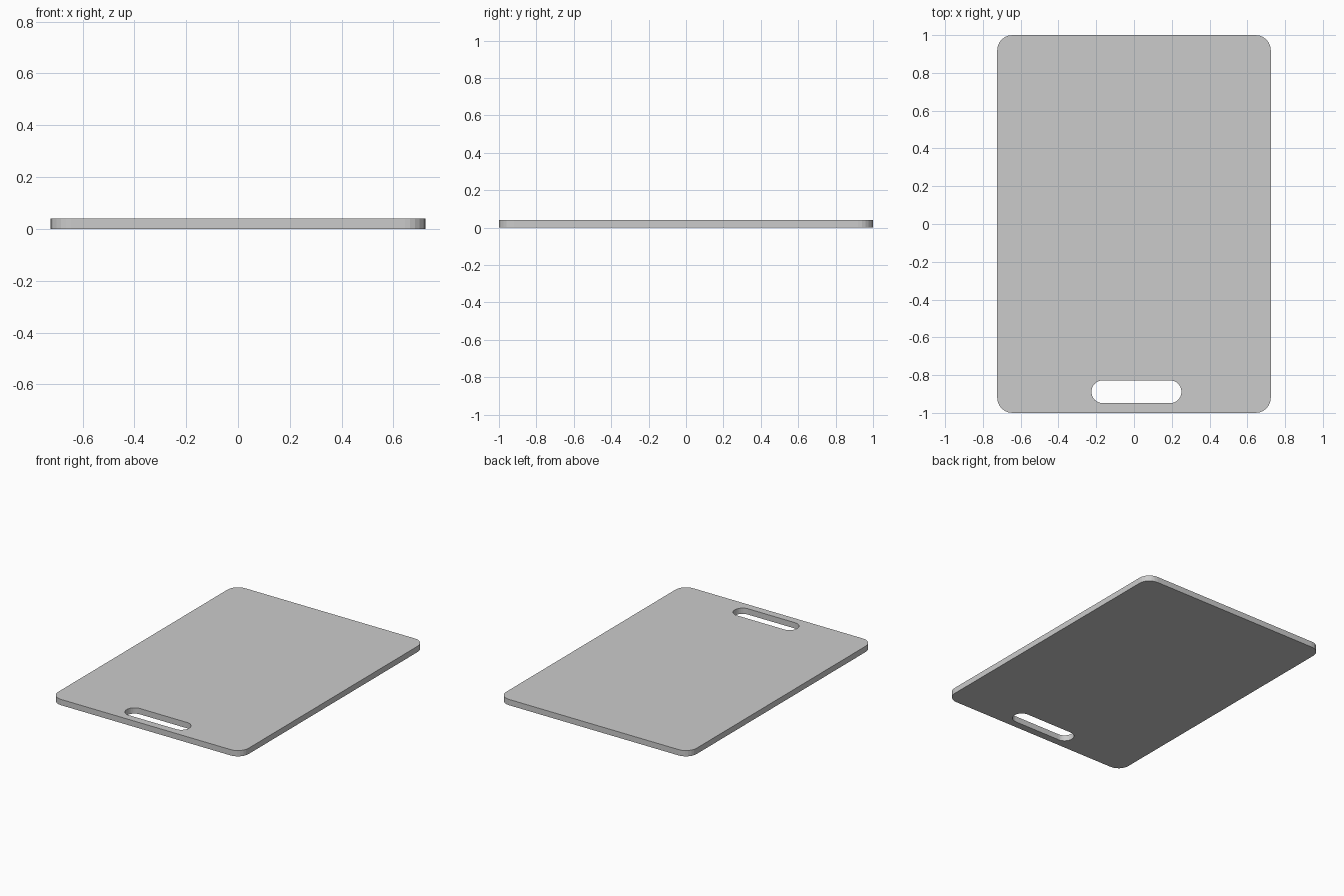
import bpy, bmesh
from math import sin, cos, pi

if "Cube" in bpy.data.objects:
    bpy.data.objects.remove(bpy.data.objects["Cube"])

THICK = 0.04


def rounded_rect(cx, cy, hx, hy, r, seg):
    """Outline points of a rounded rectangle, counter-clockwise."""
    pts = []
    for i, (sx, sy) in enumerate([(1, 1), (-1, 1), (-1, -1), (1, -1)]):
        for k in range(seg + 1):
            a = (i + k / seg) * pi / 2
            pts.append((cx + sx * (hx - r) + r * cos(a),
                        cy + sy * (hy - r) + r * sin(a)))
    return pts


def add_loop(bm, pts):
    vs = [bm.verts.new((x, y, 0)) for x, y in pts]
    return [bm.edges.new((vs[i - 1], vs[i])) for i in range(len(vs))]


bm = bmesh.new()
# board outline and the handle slot near the front edge
edges = add_loop(bm, rounded_rect(0, 0, 0.724, 1.0, 0.08, 6))
edges += add_loop(bm, rounded_rect(0.013, -0.888, 0.238, 0.06, 0.059, 8))
bmesh.ops.triangle_fill(bm, edges=edges, use_beauty=True)

# thicken upward into a solid slab
ext = bmesh.ops.extrude_face_region(bm, geom=bm.faces[:], use_keep_orig=True)
top = [g for g in ext["geom"] if isinstance(g, bmesh.types.BMVert)]
bmesh.ops.translate(bm, verts=top, vec=(0, 0, THICK))
bmesh.ops.recalc_face_normals(bm, faces=bm.faces[:])

mesh = bpy.data.meshes.new("cutting_board")
bm.to_mesh(mesh)
bm.free()
board = bpy.data.objects.new("cutting_board", mesh)
bpy.context.collection.objects.link(board)
